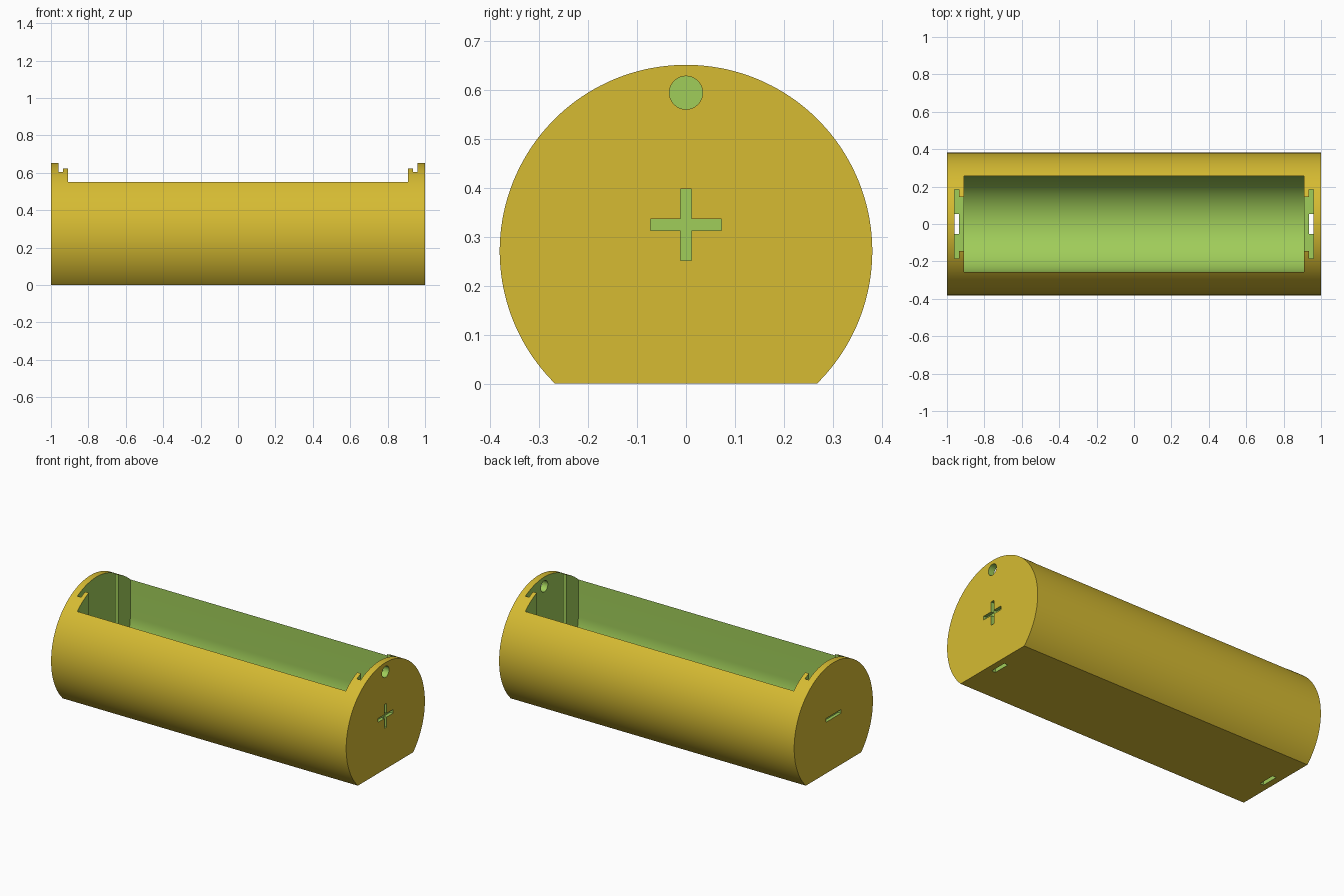
import bpy, bmesh, math

if "Cube" in bpy.data.objects:
    bpy.data.objects.remove(bpy.data.objects["Cube"])

R, CZ = 0.381, 0.271        # outer shell radius and axis height
CELL_R, CELL_Z = 0.257, 0.325  # cell bay radius and axis height


def material(name, rgb):
    m = bpy.data.materials.new(name)
    m.diffuse_color = (*rgb, 1)
    m.use_nodes = True
    m.node_tree.nodes["Principled BSDF"].inputs["Base Color"].default_value = m.diffuse_color
    return m


MATS = [material("golden yellow", (0.672, 0.497, 0.032)),
        material("leaf green", (0.352, 0.610, 0.102))]


def prism(name, profile, x0, x1, mat):
    """Extrude a (y, z) profile from x0 to x1."""
    bm = bmesh.new()
    face = bm.faces.new([bm.verts.new((x0, y, z)) for y, z in profile])
    ext = bmesh.ops.extrude_face_region(bm, geom=[face])
    moved = [v for v in ext["geom"] if isinstance(v, bmesh.types.BMVert)]
    bmesh.ops.translate(bm, verts=moved, vec=(x1 - x0, 0, 0))
    bmesh.ops.recalc_face_normals(bm, faces=bm.faces)
    for f in bm.faces:
        f.material_index = mat
    me = bpy.data.meshes.new(name)
    bm.to_mesh(me)
    bm.free()
    for m in MATS:
        me.materials.append(m)
    ob = bpy.data.objects.new(name, me)
    bpy.context.collection.objects.link(ob)
    return ob


def arc(r, cz, a0, a1, n):
    return [(r * math.cos(a0 + (a1 - a0) * i / n),
             cz + r * math.sin(a0 + (a1 - a0) * i / n)) for i in range(n + 1)]


def rect(hw, z0, z1):
    return [(-hw, z0), (hw, z0), (hw, z1), (-hw, z1)]


# Outer shell: round tube with a flat base
a = math.asin(CZ / R)
body = prism("holder_body", arc(R, CZ, -a, math.pi + a, 128), -1, 1, 0)
body.data.polygons.foreach_get  # keep mesh data loaded
bpy.context.view_layer.objects.active = body
body.select_set(True)


def cut(name, profile, x0, x1):
    """Subtract a green-faced prism from the body."""
    cutter = prism(name, profile, min(x0, x1), max(x0, x1), 1)
    cutter.hide_render = True
    mod = body.modifiers.new(name, "BOOLEAN")
    mod.operation = "DIFFERENCE"
    mod.solver = "EXACT"
    mod.object = cutter
    bpy.context.view_layer.objects.active = body
    bpy.ops.object.modifier_apply(modifier=mod.name)
    bpy.data.objects.remove(cutter, do_unlink=True)


# Cell bay: round bottom with straight sides, open at the top
bay = arc(CELL_R, CELL_Z, math.pi, 2 * math.pi, 64) + [(CELL_R, 0.8), (-CELL_R, 0.8)]
cut("cell_bay", bay, -0.91, 0.91)

# Contact slots, their narrower openings and the wire exits in the base
for s in (-1, 1):
    cut("contact_slot", rect(0.184, 0.14, 0.8), s * 0.935, s * 0.96)
    cut("slot_opening", rect(0.145, 0.14, 0.8), s * 0.90, s * 0.945)
    cut("wire_exit", rect(0.053, -0.1, 0.2), s * 0.935, s * 0.96)

# Wire hole in the positive end
cut("wire_hole", arc(0.034, 0.595, 0, 2 * math.pi * 31 / 32, 31), 0.95, 1.1)

# Engraved polarity marks: plus on the right end, minus on the left
T, L, D = 0.0115, 0.073, 0.98
plus = [(-T, -L), (T, -L), (T, -T), (L, -T), (L, T), (T, T),
        (T, L), (-T, L), (-T, T), (-L, T), (-L, -T), (-T, -T)]
cut("plus_mark", [(y, z + CELL_Z) for y, z in plus], D, 1.1)
cut("minus_mark", rect(L, CELL_Z - T, CELL_Z + T), -1.1, -D)

bpy.ops.object.shade_smooth_by_angle(angle=math.radians(30))
